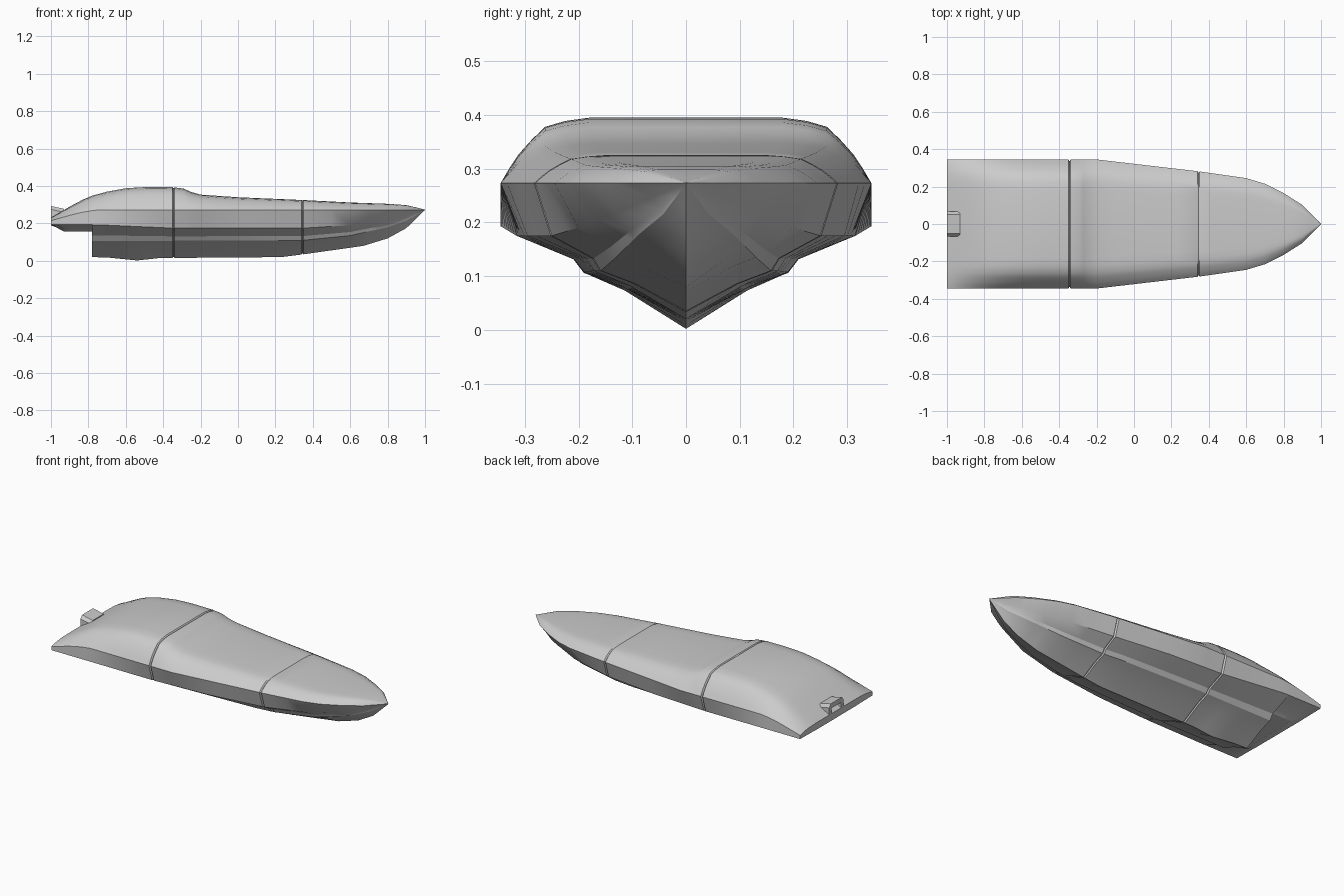
import bpy, bmesh

if "Cube" in bpy.data.objects:
    bpy.data.objects.remove(bpy.data.objects["Cube"])


def interp(x, pts):
    for (x0, v0), (x1, v1) in zip(pts, pts[1:]):
        if x <= x1:
            return v0 + (v1 - v0) * (x - x0) / (x1 - x0)
    return pts[-1][1]


# Hull lines as (x, value)
KEEL = [(-.78, .02), (-.7, .018), (-.54, .002), (-.42, .015), (.23, .02), (.35, .035),
        (.67, .08), (.8, .12), (.9, .175), (1, .272)]
UNDER = [(-1, .19), (-.97, .178), (-.93, .156), (-.78, .156)]
CHINE_Y = [(-1, .19), (-.3, .19), (.25, .17), (.6, .13), (.8, .085), (1, 0)]
CHINE_Z = [(-1, .105), (.35, .11), (.6, .135), (.8, .18), (.9, .215), (1, .272)]
SIDE_Y = [(-1, .345), (-.75, .345), (-.35, .315), (0, .295), (.35, .25), (.6, .2), (.8, .128), (1, 0)]
SIDE_Z = [(-1, .193), (-.75, .193), (-.35, .175), (.35, .175), (.6, .19), (.8, .22), (1, .272)]
RAIL_Y = [(-1, .345), (-.2, .345), (.35, .281), (.6, .245), (.7, .215), (.8, .165), (.9, .102), (1, 0)]
RAIL_Z = [(-1, .215), (-.85, .257), (-.75, .273), (1, .273)]
TOP_Z = [(-1, .232), (-.9, .29), (-.8, .343), (-.7, .37), (-.6, .388), (-.5, .395), (-.35, .394),
         (-.29, .386), (-.25, .368), (-.2, .354), (0, .34), (.35, .325), (.6, .312), (.8, .305),
         (.9, .298), (1, .274)]


def section(x, overhang=False, shrink=1.0):
    yc, zc = interp(x, CHINE_Y), interp(x, CHINE_Z)
    ys, zs = interp(x, SIDE_Y), interp(x, SIDE_Z)
    w, ze, zt = interp(x, RAIL_Y), interp(x, RAIL_Z), interp(x, TOP_Z)
    zk = interp(x, KEEL)
    if overhang:
        zk = zc = interp(x, UNDER)
    half = [(0, zk), (yc * .6, zk + (zc - zk) * .68), (yc, zc),
            (yc + .15 * (ys - yc), zc + .35 * (zs - zc)), (ys, zs), (w, ze)]
    half += [(w * a, ze + (zt - ze) * b) for a, b in
             ((.95, .24), (.9, .45), (.83, .67), (.76, .86), (.65, .95), (.52, 1), (0, 1))]
    ring = half + [(-y, z) for y, z in half[-2:0:-1]]
    return [(x, y * shrink, .23 + (z - .23) * shrink) for y, z in ring]


def finish(name, bm):
    bmesh.ops.remove_doubles(bm, verts=bm.verts, dist=1e-5)
    bmesh.ops.recalc_face_normals(bm, faces=bm.faces)
    me = bpy.data.meshes.new(name)
    bm.to_mesh(me)
    bm.free()
    ob = bpy.data.objects.new(name, me)
    bpy.context.collection.objects.link(ob)
    bpy.context.view_layer.objects.active = ob
    ob.select_set(True)
    bpy.ops.object.shade_smooth_by_angle(angle=.5)
    ob.select_set(False)
    return ob


def loft(name, rings, cap_start=False):
    bm = bmesh.new()
    vs = [[bm.verts.new(p) for p in r] for r in rings]
    n = len(vs[0])
    for a, b in zip(vs, vs[1:]):
        for i in range(n):
            j = (i + 1) % n
            bm.faces.new((a[i], a[j], b[j], b[i]))
    if cap_start:
        bm.faces.new(vs[0])
    return finish(name, bm)


S = .345   # seams between the three hull parts
G = .006   # seam groove half width
IN = .97

# Stern part with stepped transom under the overhang
stern = [section(x, True) for x in (-1, -.97, -.93, -.88, -.83, -.78)]
stern += [section(x) for x in (-.78, -.74, -.7, -.65, -.6, -.54, -.48, -.42, -S - G)]
loft("stern_hull", stern + [section(-S, shrink=IN)], True)

# Middle part
mid = [section(x) for x in (-S + G, -.29, -.27, -.25, -.225, -.2, -.1, 0, .12, .23, S - G)]
loft("middle_hull", [section(-S, shrink=IN)] + mid + [section(S, shrink=IN)])

# Bow part
bow = [section(x) for x in (S + G, .42, .5, .6, .67, .7, .75, .8, .85, .9, .95, 1)]
loft("bow_hull", [section(S, shrink=IN)] + bow)

# Arched outlet hood on the stern edge
bm = bmesh.new()
arch = [(-.068, .2), (-.068, .275), (-.052, .293), (.052, .293), (.068, .275), (.068, .2),
        (.045, .2), (.045, .265), (-.045, .265), (-.045, .2)]
face = bm.faces.new([bm.verts.new((-1, y, z)) for y, z in arch])
ext = bmesh.ops.extrude_face_region(bm, geom=[face])
for v in ext["geom"]:
    if isinstance(v, bmesh.types.BMVert):
        v.co.x = -.93
        if v.co.z > .27:
            v.co.z -= .015
finish("outlet_hood", bm)
